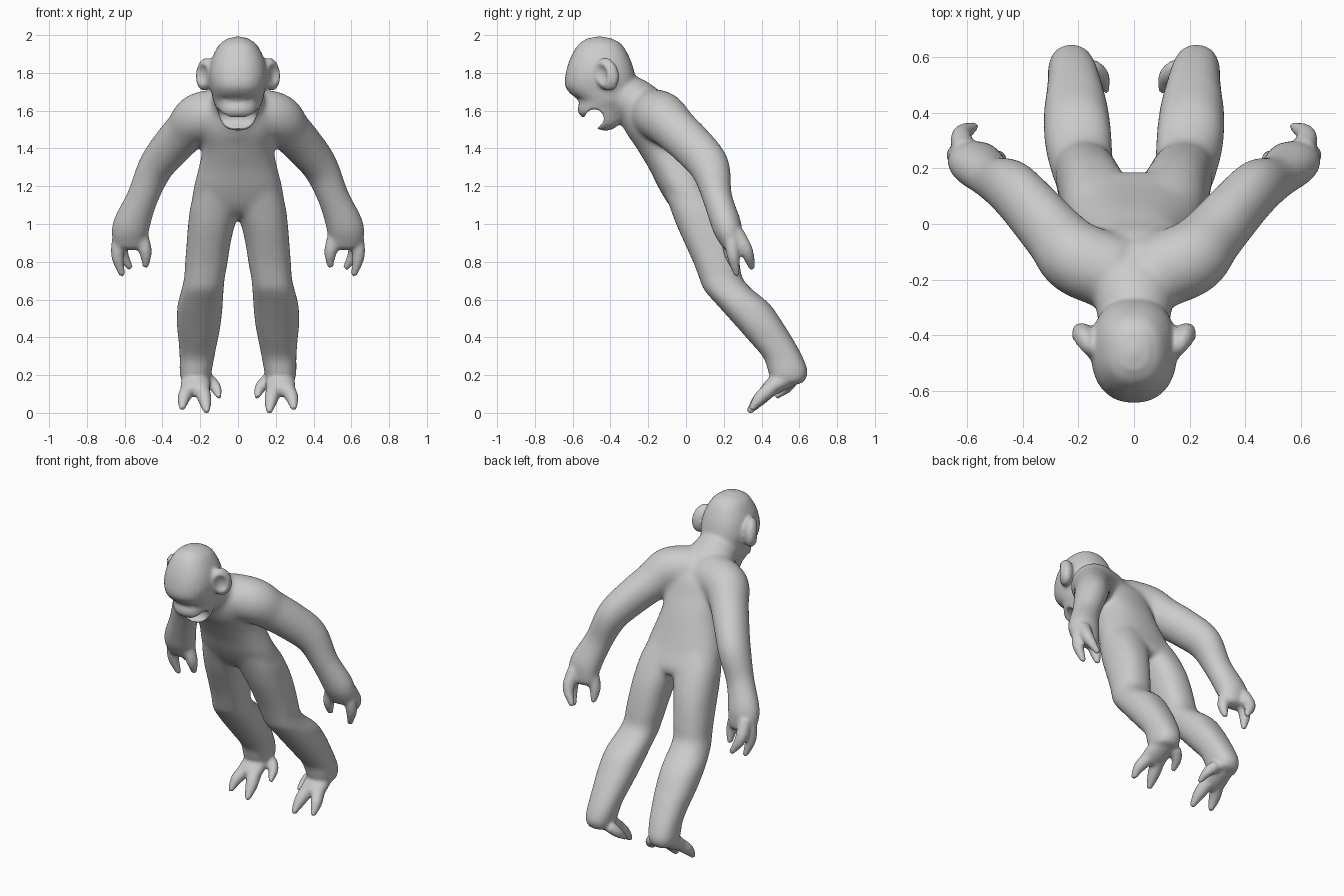
import bpy, bmesh, math
from mathutils import Vector, Matrix

cube = bpy.data.objects.get("Cube")
if cube:
    bpy.data.objects.remove(cube)

skin = bpy.data.materials.new("grey skin")
skin.use_nodes = True
grey = (0.6, 0.6, 0.6, 1)
skin.diffuse_color = grey
skin.node_tree.nodes["Principled BSDF"].inputs["Base Color"].default_value = grey

SIDES, STEPS = 28, 5


def smooth_path(stations):
    """Catmull-Rom points through the stations."""
    p = [Vector(s) for s in stations]
    p = [p[0] * 2 - p[1]] + p + [p[-1] * 2 - p[-2]]
    out = []
    for a, b, c, d in zip(p, p[1:], p[2:], p[3:]):
        for i in range(STEPS):
            t = i / STEPS
            out.append((b * 2 + (c - a) * t + (a * 2 - b * 5 + c * 4 - d) * t**2
                        + (b * 3 - a - c * 3 + d) * t**3) / 2)
    return out + [p[-2]]


def bulge(value, power):
    return math.copysign(abs(value) ** power, value)


def loft(bm, stations, side=1, upright=False, cap=0.5):
    """Closed skin through ovals given as x, y, z, radius a, radius b."""
    path = smooth_path(stations)
    centres = [Vector((v[0] * side, v[1], v[2])) for v in path]
    power = .86 if upright else 1
    rings = []
    for i, v in enumerate(path):
        t = (centres[min(i + 1, len(path) - 1)] - centres[max(i - 1, 0)]).normalized()
        if upright:
            a, b = Vector((1, 0, 0)), Vector((0, 1, 0))
        else:
            a = Vector((1, 0, 0))
            a = (a - t * a.dot(t)).normalized()
            b = t.cross(a)
        rings.append([bm.verts.new(centres[i] + a * v[3] * bulge(math.cos(w), power)
                                   + b * v[4] * bulge(math.sin(w), power))
                      for w in (k * math.tau / SIDES for k in range(SIDES))])
    for r, s in zip(rings, rings[1:]):
        for k in range(SIDES):
            n = (k + 1) % SIDES
            bm.faces.new((r[k], r[n], s[n], s[k]))
    for ring, end, inner in ((rings[0], 0, 1), (rings[-1], -1, -2)):
        d = (centres[end] - centres[inner]).normalized()
        tip = bm.verts.new(centres[end] + d * min(path[end][3], path[end][4]) * cap)
        for k in range(SIDES):
            bm.faces.new((ring[k], ring[(k + 1) % SIDES], tip))


def slices(bm, rows, side=1):
    """Loft level slices given as z, x min, x max, y front, y back."""
    loft(bm, [((x0 + x1) / 2, (y0 + y1) / 2, z, (x1 - x0) / 2, (y1 - y0) / 2)
              for z, x0, x1, y0, y1 in rows], side, True, .25)


def digit(bm, points, side, thick):
    radii = (thick, thick * 0.85, thick * 0.4)
    loft(bm, [(*p, r, r) for p, r in zip(points, radii)], side)


def ball(bm, centre, size, turn=0, tilt=0):
    m = (Matrix.Translation(centre) @ Matrix.Rotation(turn, 4, 'Z')
         @ Matrix.Rotation(tilt, 4, 'X') @ Matrix.Diagonal((*size, 1)))
    bmesh.ops.create_uvsphere(bm, u_segments=32, v_segments=20, radius=1, matrix=m)


def make(name, bm):
    bmesh.ops.recalc_face_normals(bm, faces=bm.faces)
    mesh = bpy.data.meshes.new(name)
    bm.to_mesh(mesh)
    bm.free()
    ob = bpy.data.objects.new(name, mesh)
    bpy.context.collection.objects.link(ob)
    return ob


def remesh(ob):
    m = ob.modifiers.new("blend", 'REMESH')
    m.mode, m.voxel_size, m.use_smooth_shade = 'VOXEL', .009, True


def soften(ob, times):
    m = ob.modifiers.new("soften", 'SMOOTH')
    m.factor, m.iterations = .5, times


def evaluated(ob):
    graph = bpy.context.evaluated_depsgraph_get()
    return bpy.data.meshes.new_from_object(ob.evaluated_get(graph))


trunk, body, cuts = bmesh.new(), bmesh.new(), bmesh.new()

# Neck and leaning torso
loft(trunk, [(0, -.38, 1.71, .12, .11), (0, -.27, 1.65, .14, .125), (0, -.18, 1.55, .18, .145)])
torso = [(1.69, .14, -.28, -.14), (1.6, .19, -.33, -.04), (1.5, .2, -.31, .01),
         (1.4, .187, -.25, .06), (1.3, .205, -.19, .1), (1.2, .23, -.14, .14),
         (1.11, .235, -.085, .18), (1.06, .16, -.035, .18)]
slices(trunk, [(z, -w, w, f, b) for z, w, f, b in torso])

# Head, with heavy brow, flat nose and narrow chin: z, half width, front, back
head = [(1.989, .055, -.525, -.39), (1.956, .1, -.572, -.338), (1.88, .14, -.615, -.295),
        (1.8, .155, -.638, -.27), (1.74, .149, -.64, -.262), (1.7, .14, -.615, -.27),
        (1.66, .131, -.568, -.29), (1.62, .115, -.574, -.31), (1.585, .104, -.562, -.33),
        (1.54, .083, -.5, -.35), (1.51, .053, -.467, -.385)]
slices(body, [(z, -w, w, f, b) for z, w, f, b in head])

for s in (1, -1):
    # Arm and palm
    loft(trunk, [(.06, -.18, 1.59, .13, .13), (.2, -.125, 1.57, .13, .13),
                 (.275, -.05, 1.5, .11, .115), (.35, .035, 1.42, .1, .11),
                 (.435, .125, 1.31, .09, .102), (.505, .165, 1.15, .08, .075),
                 (.565, .215, 1.0, .095, .075), (.572, .235, .93, .092, .06),
                 (.575, .245, .885, .082, .045)], s, cap=.3)
    # Two fingers and a thumb
    digit(body, [(.625, .24, .95), (.638, .25, .84), (.613, .27, .735)], s, .04)
    digit(body, [(.61, .265, .96), (.618, .32, .865), (.57, .352, .772)], s, .042)
    digit(body, [(.515, .225, .95), (.49, .23, .86), (.488, .25, .78)], s, .04)
    # Leg
    slices(trunk, [(1.25, -.02, .19, -.14, .1), (1.12, -.015, .243, -.09, .175),
                   (1.0, .022, .26, -.045, .23),
                   (.9, .045, .268, 0, .26), (.8, .06, .276, .045, .28),
                   (.72, .075, .281, .075, .295), (.66, .08, .295, .1, .345),
                   (.58, .085, .316, .17, .44), (.48, .095, .32, .26, .51),
                   (.4, .11, .312, .33, .56), (.3, .13, .305, .415, .615),
                   (.22, .145, .305, .44, .642), (.17, .155, .295, .46, .62)], s)
    # Foot with two long toes and a short inner toe
    loft(body, [(.225, .55, .195, .07, .05), (.225, .47, .155, .08, .05),
                (.228, .42, .115, .077, .035)], s, cap=.2)
    digit(body, [(.19, .44, .13), (.175, .385, .075), (.165, .332, .012)], s, .042)
    digit(body, [(.265, .44, .13), (.287, .39, .085), (.296, .345, .027)], s, .04)
    digit(body, [(.155, .56, .18), (.118, .53, .14), (.1, .475, .09)], s, .036)
    # Ear, its hollow and the eye socket
    ball(body, (.172 * s, -.418, 1.8), (.045, .066, .09), -.5 * s, .3)
    ball(cuts, (.2 * s, -.462, 1.8), (.034, .047, .06), -.5 * s, .3)
    ball(cuts, (.085 * s, -.575, 1.66), (.04, .025, .022))

# Open mouth
ball(cuts, (0, -.485, 1.567), (.35, .052, .05))

# Melt the trunk and limbs together, restoring the thickness lost
core = make("trunk_and_limbs", trunk)
remesh(core)
soften(core, 30)
swell = core.modifiers.new("swell", 'DISPLACE')
swell.strength, swell.mid_level = .005, 0
body.from_mesh(evaluated(core))
bpy.data.objects.remove(core)

# Join with the details, carve and soften
ape = make("ape_body", body)
ape.data.materials.append(skin)
cutter = make("face_cutter", cuts)
cutter.hide_render = True
remesh(ape)
carve = ape.modifiers.new("carve", 'BOOLEAN')
carve.operation, carve.object = 'DIFFERENCE', cutter
remesh(ape)
soften(ape, 6)
final = evaluated(ape)
ape.modifiers.clear()
ape.data = final
bpy.data.objects.remove(cutter)

# Stand the figure on the ground
low = min(v.co.z for v in final.vertices)
final.transform(Matrix.Translation((0, 0, -low)))
for f in final.polygons:
    f.use_smooth = True
if not final.materials:
    final.materials.append(skin)
